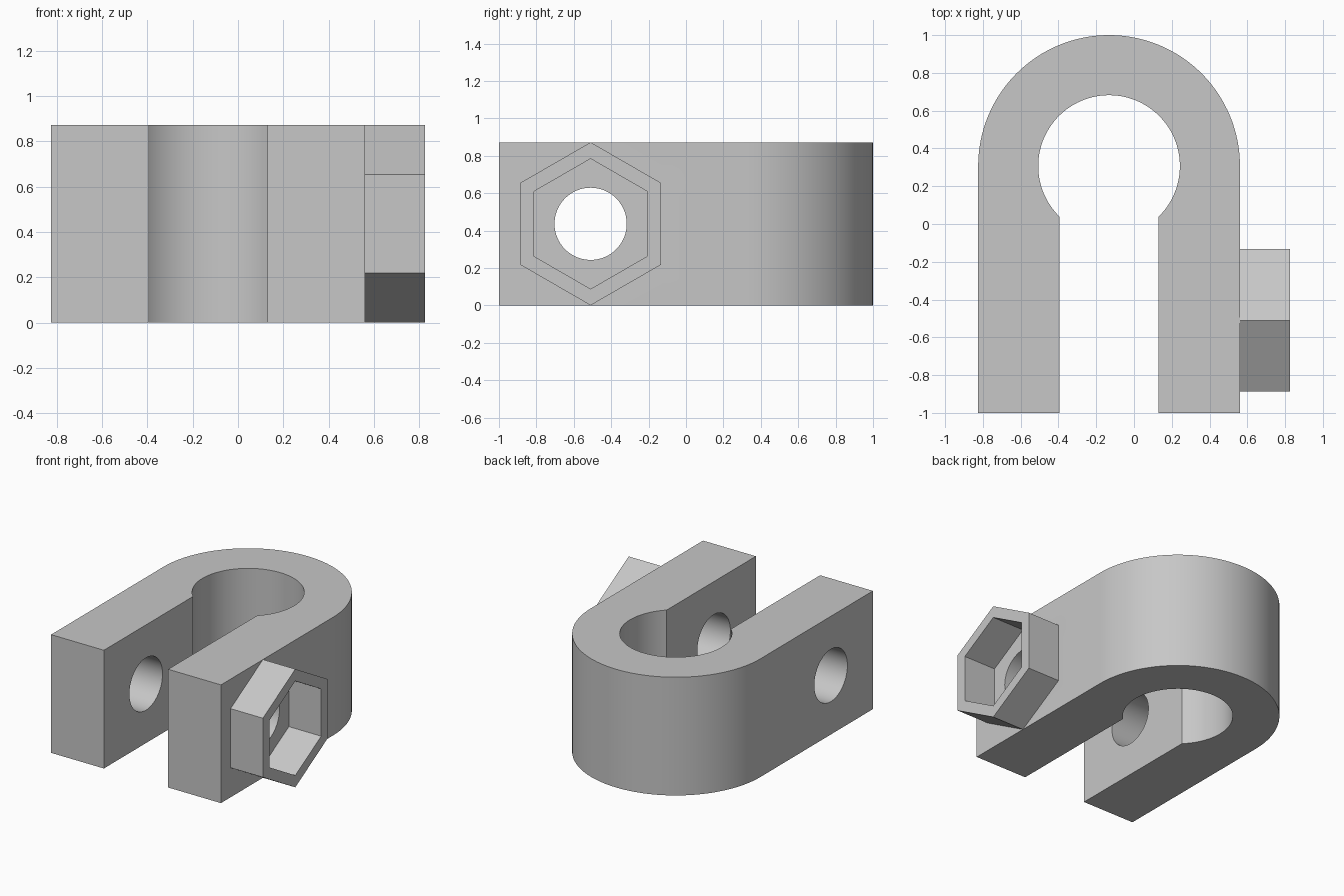
import bpy, bmesh, math
from mathutils import Matrix

if "Cube" in bpy.data.objects:
    bpy.data.objects.remove(bpy.data.objects["Cube"], do_unlink=True)

HEIGHT = 0.872
CX, CY = -0.132, 0.307        # centre of the bow
OUTER, INNER = 0.693, 0.375   # bow radii
SLOT = 0.262                  # half width of the gap
BOLT_Y, BOLT_Z = -0.51, HEIGHT / 2
WALL, TIP = CX + OUTER, 0.825  # nut housing start and end

grey = bpy.data.materials.new("plain grey")
grey.use_nodes = True
colour = (0.57, 0.57, 0.57, 1)
grey.diffuse_color = colour
grey.node_tree.nodes["Principled BSDF"].inputs["Base Color"].default_value = colour


def arc(radius, start, end, steps):
    """Points on an arc about the bow centre."""
    angles = [start + (end - start) * i / steps for i in range(steps + 1)]
    return [(CX + radius * math.cos(a), CY + radius * math.sin(a)) for a in angles]


def finish(name, bm):
    bmesh.ops.recalc_face_normals(bm, faces=bm.faces)
    mesh = bpy.data.meshes.new(name)
    bm.to_mesh(mesh)
    bm.free()
    mesh.materials.append(grey)
    obj = bpy.data.objects.new(name, mesh)
    bpy.context.collection.objects.link(obj)
    return obj


def select_only(obj):
    bpy.ops.object.select_all(action='DESELECT')
    obj.select_set(True)
    bpy.context.view_layer.objects.active = obj


# Clamp body: U-shaped profile with a round eye, extruded upwards
open_angle = math.acos(SLOT / INNER)
outline = [(CX + OUTER, -1)] + arc(OUTER, 0, math.pi, 64) + [(CX - OUTER, -1), (CX - SLOT, -1)]
outline += arc(INNER, math.pi + open_angle, -open_angle, 80) + [(CX + SLOT, -1)]
bm = bmesh.new()
face = bm.faces.new([bm.verts.new((x, y, 0)) for x, y in outline])
top = bmesh.ops.extrude_face_region(bm, geom=[face])["geom"]
bmesh.ops.translate(bm, vec=(0, 0, HEIGHT), verts=[v for v in top if isinstance(v, bmesh.types.BMVert)])
body = finish("clamp_body", bm)

# Bolt hole through both arms
bm = bmesh.new()
bmesh.ops.create_cone(bm, cap_ends=True, segments=64, radius1=0.193, radius2=0.193, depth=2,
                      matrix=Matrix.Translation((CX, BOLT_Y, BOLT_Z)) @ Matrix.Rotation(math.pi / 2, 4, 'Y'))
cutter = finish("bolt_hole_cutter", bm)
cutter.hide_render = True
cut = body.modifiers.new("bolt_hole", 'BOOLEAN')
cut.operation, cut.solver, cut.object = 'DIFFERENCE', 'EXACT', cutter
select_only(body)
bpy.ops.object.modifier_apply(modifier=cut.name)
bpy.data.objects.remove(cutter, do_unlink=True)
bpy.ops.object.shade_smooth_by_angle(angle=math.radians(30))

# Nut housing: hollow hexagonal ring with a corner pointing up
bm = bmesh.new()
rings = []
for x, radius in ((WALL, 0.436), (TIP, 0.436), (TIP, 0.348), (WALL, 0.348)):
    rings.append([bm.verts.new((x, BOLT_Y + radius * math.sin(i * math.pi / 3),
                                BOLT_Z + radius * math.cos(i * math.pi / 3))) for i in range(6)])
for a, b in zip(rings, rings[1:] + rings[:1]):
    for i in range(6):
        j = (i + 1) % 6
        bm.faces.new((a[i], a[j], b[j], b[i]))
finish("hex_nut_housing", bm)
